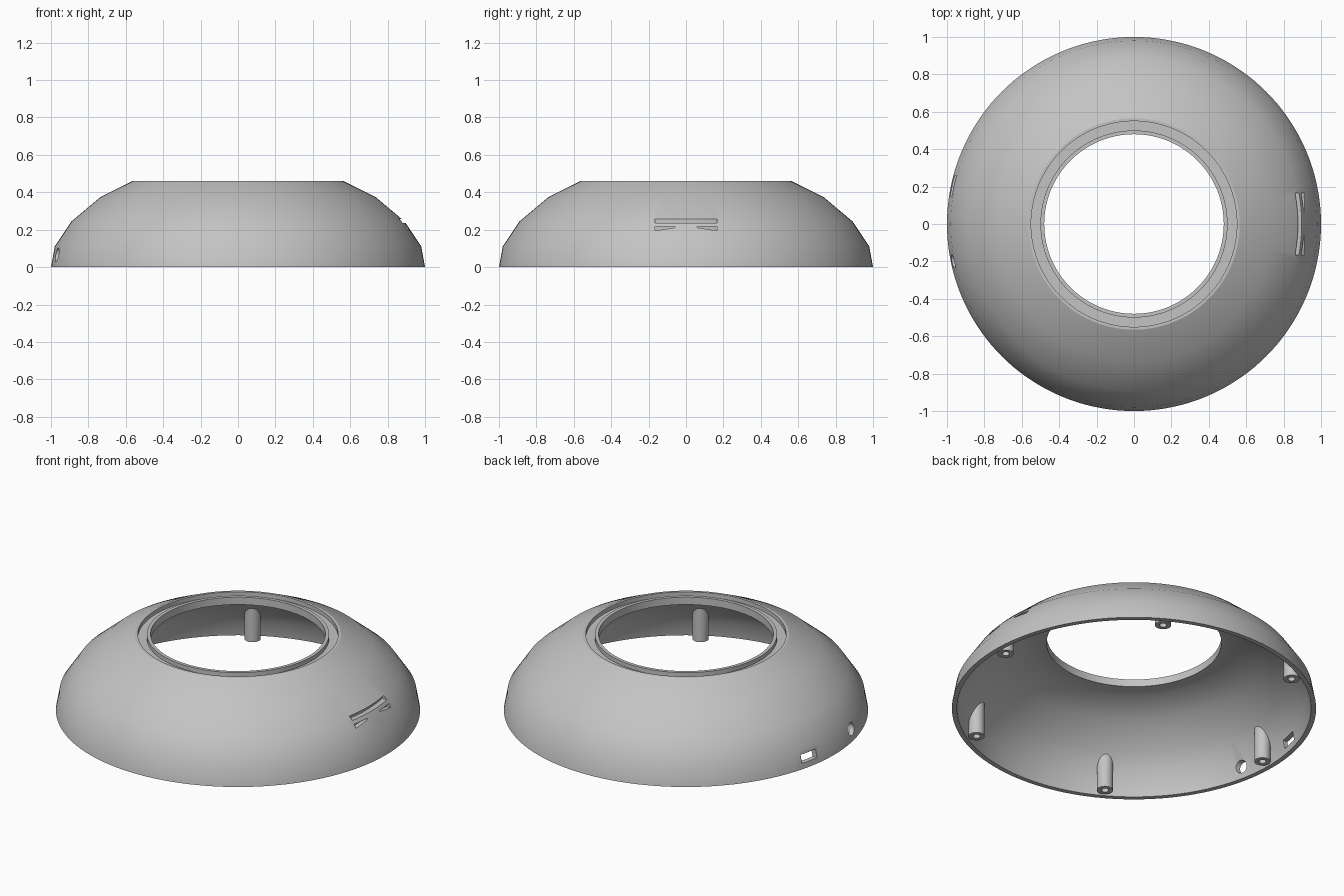
import bpy, bmesh
from math import sin, cos, pi, radians, hypot, sqrt
from mathutils import Matrix

if "Cube" in bpy.data.objects:
    bpy.data.objects.remove(bpy.data.objects["Cube"])

grey = bpy.data.materials.new("plain_grey")
grey.use_nodes = True
grey.diffuse_color = (0.55, 0.55, 0.55, 1)
grey.node_tree.nodes["Principled BSDF"].inputs["Base Color"].default_value = (0.55, 0.55, 0.55, 1)


def finish(bm, name):
    bmesh.ops.recalc_face_normals(bm, faces=bm.faces)
    mesh = bpy.data.meshes.new(name)
    bm.to_mesh(mesh)
    bm.free()
    mesh.materials.append(grey)
    obj = bpy.data.objects.new(name, mesh)
    bpy.context.collection.objects.link(obj)
    return obj


def bridge(bm, a, b):
    n = len(a)
    for i in range(n):
        bm.faces.new((a[i], a[(i + 1) % n], b[(i + 1) % n], b[i]))


def activate(obj):
    bpy.ops.object.select_all(action='DESELECT')
    obj.select_set(True)
    bpy.context.view_layer.objects.active = obj


def smooth(obj):
    activate(obj)
    bpy.ops.object.shade_smooth_by_angle(angle=radians(25.5))


def cut(target, cutter):
    mod = target.modifiers.new("cut", 'BOOLEAN')
    mod.operation = 'DIFFERENCE'
    mod.solver = 'EXACT'
    mod.object = cutter
    activate(target)
    bpy.ops.object.modifier_apply(modifier=mod.name)
    bpy.data.objects.remove(cutter)


# Dome shell: outside, grooved collar around the opening, then inside
outer = [(1, 0), (.98, .11), (.89, .245), (.735, .375), (.565, .46)]
collar = [(.55, .46), (.55, .435), (.50, .435), (.50, .46), (.48, .46), (.48, .415)]
inner = [(.572, .415), (.72, .345), (.865, .225), (.952, .1), (.972, 0)]
SEG = 144
bm = bmesh.new()
rings = [[bm.verts.new((r * cos(2 * pi * i / SEG), r * sin(2 * pi * i / SEG), z))
          for i in range(SEG)] for r, z in outer + collar + inner]
for k, ring in enumerate(rings):
    bridge(bm, ring, rings[(k + 1) % len(rings)])
shell = finish(bm, "dome_shell")


# Curved recess cutter; each station is (y, low z, high z)
def recess(stations, floor_radius):
    bm = bmesh.new()
    loops = []
    for y, low, high in stations:
        x = sqrt(floor_radius ** 2 - y * y)
        loops.append([bm.verts.new(p) for p in
                      ((x, y, low), (1.1, y, low), (1.1, y, high), (x, y, high))])
    for a, b in zip(loops, loops[1:]):
        bridge(bm, a, b)
    bm.faces.new(loops[0])
    bm.faces.new(loops[-1])
    return finish(bm, "recess_cutter")


# Long slot with a pair of wedge marks below it
cut(shell, recess([(-.165 + .33 * i / 12, .235, .256) for i in range(13)], .866))
for side in (-1, 1):
    wedge = [(side * (.06 + .105 * t / 4), .211 - .016 * t / 4, .216) for t in range(5)]
    cut(shell, recess(wedge, .894))

# Rectangular and round ports through the opposite wall
bm = bmesh.new()
bmesh.ops.create_cube(bm, size=1, matrix=Matrix.Translation((-.97, .205, .057))
                      @ Matrix.Diagonal((.2, .11, .05, 1)))
cut(shell, finish(bm, "port_cutter"))
bm = bmesh.new()
bmesh.ops.create_cone(bm, cap_ends=True, segments=32, radius1=.036, radius2=.036, depth=.2,
                      matrix=Matrix.Translation((-.97, -.2, .067)) @ Matrix.Rotation(pi / 2, 4, 'Y'))
cut(shell, finish(bm, "port_cutter"))
smooth(shell)


def inside_height(r):
    for (r0, z0), (r1, z1) in zip(inner, inner[1:]):
        if r0 <= r <= r1:
            return z0 + (z1 - z0) * (r - r0) / (r1 - r0)
    return 0


# Six hollow screw posts, their tops trimmed to the inside of the dome
for k in range(6):
    turn = k * pi / 3
    bm = bmesh.new()
    loops = []
    for radius, height in ((.044, None), (.044, .004), (.02, .004), (.02, .1)):
        loop = []
        for i in range(32):
            x = .92 + radius * cos(2 * pi * i / 32)
            y = radius * sin(2 * pi * i / 32)
            z = inside_height(hypot(x, y)) + .01 if height is None else height
            loop.append(bm.verts.new((x, y, z)))
        loops.append(loop)
    for a, b in zip(loops, loops[1:]):
        bridge(bm, a, b)
    bm.faces.new(loops[-1])
    bm.transform(Matrix.Rotation(turn, 4, 'Z'))
    smooth(finish(bm, "screw_post_%d" % (k + 1)))
